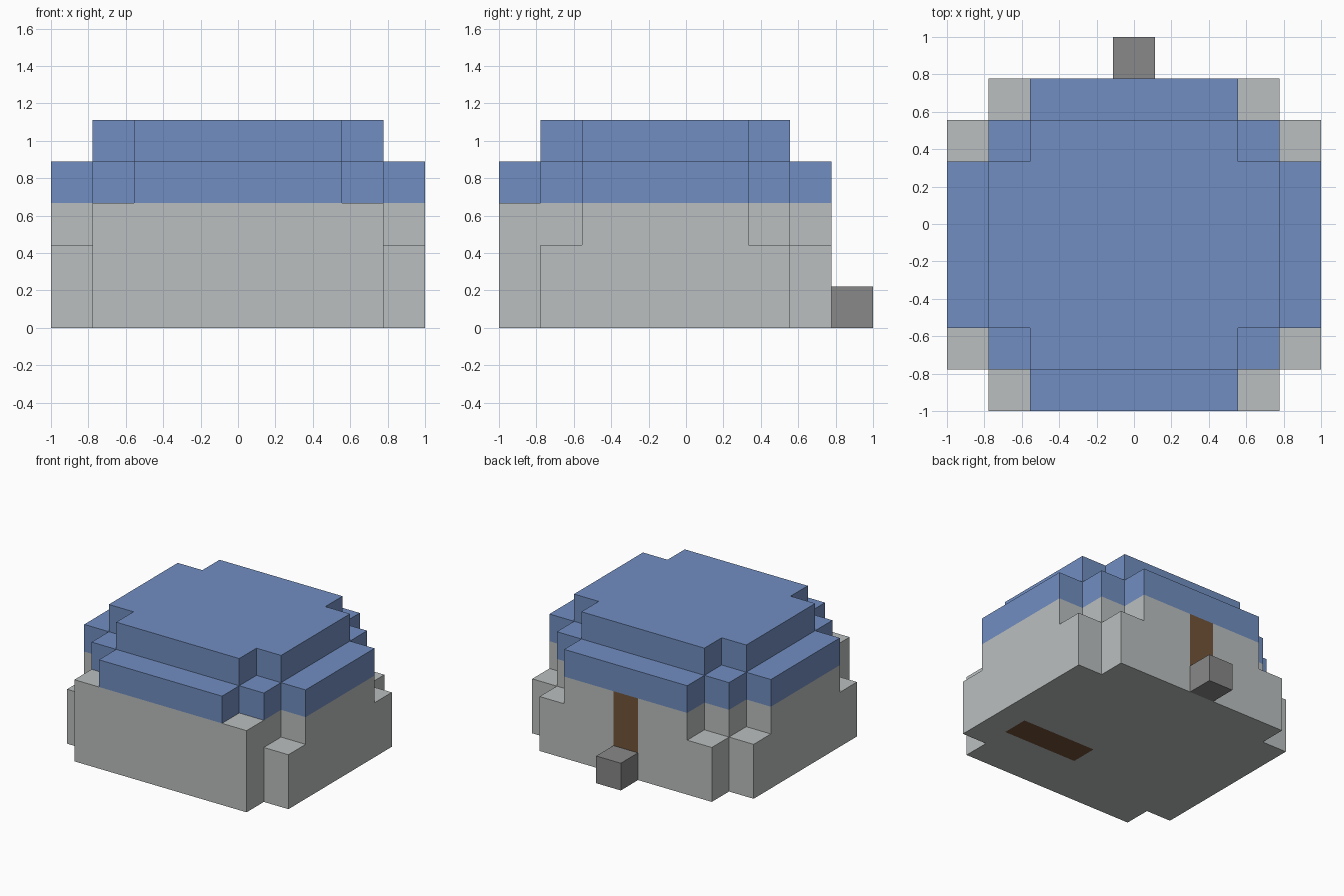
import bpy, bmesh
from math import radians
from mathutils import Vector

U = 2 / 9  # size of one block

cube = bpy.data.objects.get("Cube")
if cube:
    bpy.data.objects.remove(cube, do_unlink=True)


def material(name, rgb):
    """Flat material from 0-255 display values."""
    color = [((c / 255 + 0.055) / 1.055) ** 2.4 for c in rgb] + [1]
    mat = bpy.data.materials.new(name)
    mat.use_nodes = True
    mat.diffuse_color = color
    bsdf = mat.node_tree.nodes["Principled BSDF"]
    bsdf.inputs["Base Color"].default_value = color
    bsdf.inputs["Roughness"].default_value = 0.9
    return mat


stone = material("light grey stone", (187, 191, 191))
blue = material("blue roof", (113, 142, 193))
wood = material("brown wood", (114, 84, 57))
dark = material("dark grey stone", (136, 136, 136))


def layer(z, reaches, start=0):
    """Blocks of one level: each row runs from -reach to +reach."""
    return {(x, start + row, z) for row, reach in enumerate(reaches)
            for x in range(-reach, reach + 1)}


# Levels of the building, rows listed from front to back
footprint = [3] + [4] * 6 + [3]
walls = layer(0, footprint) | layer(1, footprint)
walls |= layer(2, [3, 3] + [4] * 4 + [3, 2])
roof_lower = layer(3, [2, 3] + [4] * 4 + [3, 2])
roof_top = layer(4, [2] + [3] * 4 + [2], start=1)
step = {(0, 8, 0)}
occupied = walls | roof_lower | roof_top | step


def wall_color(cell, normal):
    """Wooden door on the back and wooden panel under the floor."""
    x, y, z = cell
    door = normal.y > 0 and x == 0 and y == 7
    panel = normal.z < 0 and x in (1, 2, 3) and y == 2
    return 1 if door or panel else 0


def build(name, cells, mats, rule=lambda cell, normal: 0):
    """Skin the blocks with their exposed faces, then merge flat areas."""
    bm = bmesh.new()
    for cell in sorted(cells):
        center = Vector(cell) + Vector((0, -4, 0.5))
        for axis in range(3):
            for sign in (-1, 1):
                normal = Vector((0, 0, 0))
                normal[axis] = sign
                neighbour = tuple(int(c + n) for c, n in zip(cell, normal))
                if neighbour in occupied:
                    continue
                side = Vector((0, 0, 0))
                side[(axis + 1) % 3] = 0.5
                up = normal.cross(side)
                mid = center + normal / 2
                corners = (mid - side - up, mid + side - up,
                           mid + side + up, mid - side + up)
                # Row 0 starts at the front edge, y = -1
                face = bm.faces.new([bm.verts.new((p + Vector((0, -0.5 + 0.5, 0))) * U)
                                     for p in corners])
                face.material_index = rule(cell, normal)
    bmesh.ops.remove_doubles(bm, verts=bm.verts, dist=U / 100)
    bmesh.ops.dissolve_limit(bm, angle_limit=radians(1), verts=bm.verts,
                             edges=bm.edges, delimit={'MATERIAL'})
    mesh = bpy.data.meshes.new(name)
    bm.to_mesh(mesh)
    bm.free()
    for mat in mats:
        mesh.materials.append(mat)
    obj = bpy.data.objects.new(name, mesh)
    bpy.context.collection.objects.link(obj)
    return obj


build("walls", walls, [stone, wood], wall_color)
build("roof_lower_tier", roof_lower, [blue])
build("roof_top_tier", roof_top, [blue])
build("door_step", step, [dark])
